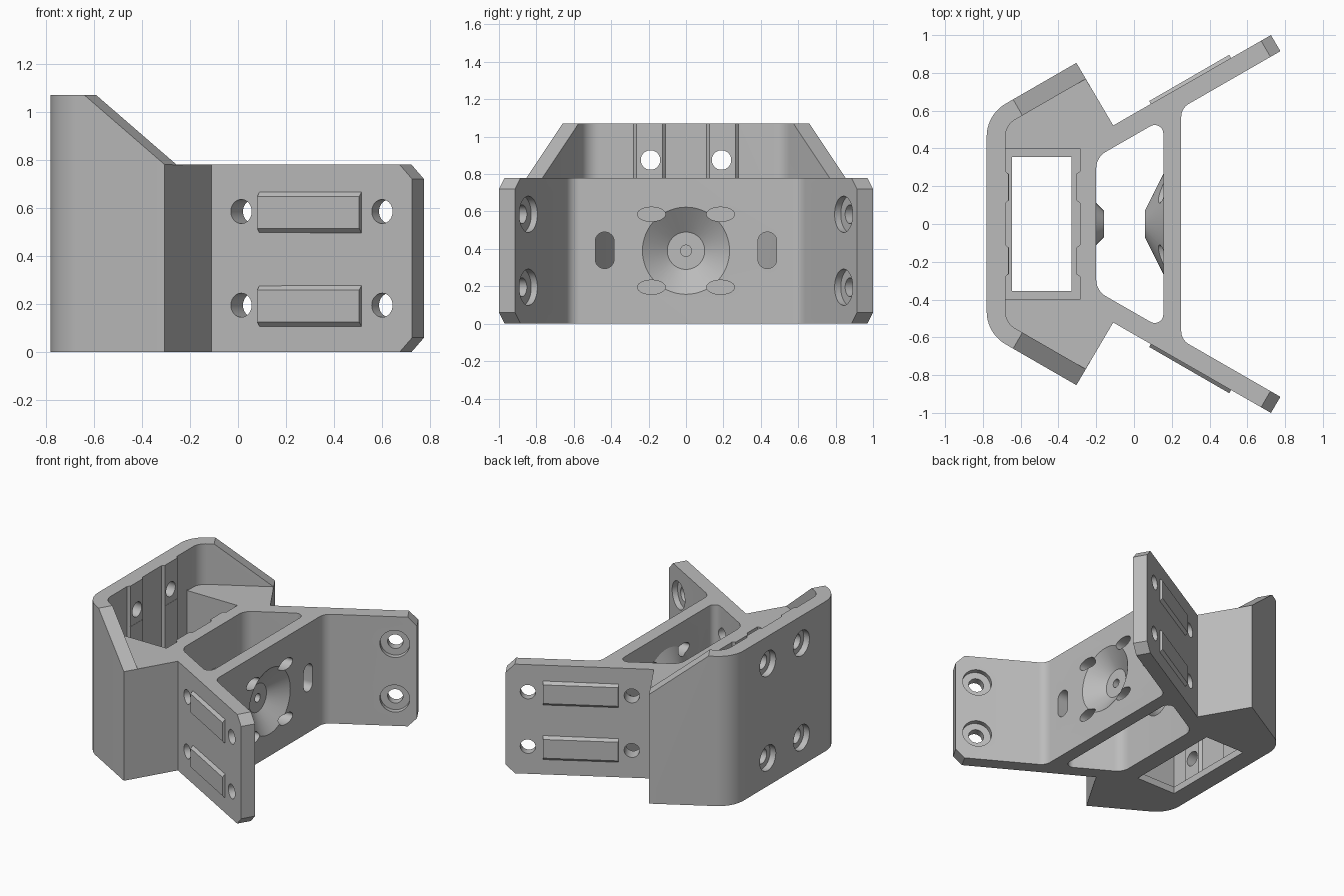
import bpy, bmesh, math
from mathutils import Matrix, Vector

cube = bpy.data.objects.get("Cube")
if cube:
    bpy.data.objects.remove(cube, do_unlink=True)

grey = bpy.data.materials.new("plain grey")
grey.use_nodes = True
grey.diffuse_color = (0.5, 0.5, 0.5, 1)
grey.node_tree.nodes["Principled BSDF"].inputs["Base Color"].default_value = (0.5, 0.5, 0.5, 1)


def to_object(name, bm):
    bmesh.ops.recalc_face_normals(bm, faces=bm.faces)
    mesh = bpy.data.meshes.new(name)
    bm.to_mesh(mesh)
    bm.free()
    mesh.materials.append(grey)
    obj = bpy.data.objects.new(name, mesh)
    bpy.context.collection.objects.link(obj)
    return obj


def prism(name, loop, low, high, frame=Matrix()):
    """Extrude a closed outline from low to high along the frame's third axis."""
    bm = bmesh.new()
    rings = [[bm.verts.new(frame @ Vector((p[0], p[1], z))) for p in loop] for z in (low, high)]
    for ring in rings:
        bm.faces.new(ring)
    n = len(loop)
    for i in range(n):
        j = (i + 1) % n
        bm.faces.new((rings[0][i], rings[0][j], rings[1][j], rings[1][i]))
    return to_object(name, bm)


def cone(name, r_low, r_high, x_low, x_high):
    """Cone along x at the centre of the front plate."""
    bm = bmesh.new()
    place = Matrix.Translation(((x_low + x_high) / 2, 0, MID)) @ Matrix.Rotation(math.pi / 2, 4, 'Y')
    bmesh.ops.create_cone(bm, cap_ends=True, segments=64, radius1=r_low, radius2=r_high,
                          depth=x_high - x_low, matrix=place)
    return to_object(name, bm)


def rounded(points):
    """Replace each corner that carries a radius by an arc."""
    out = []
    n = len(points)
    for i, p in enumerate(points):
        c = Vector(p[:2])
        if len(p) == 2:
            out.append(c)
            continue
        a = (Vector(points[i - 1][:2]) - c).normalized()
        b = (Vector(points[(i + 1) % n][:2]) - c).normalized()
        half = a.angle(b) / 2
        centre = c + (a + b).normalized() * p[2] / math.sin(half)
        start = c + a * p[2] / math.tan(half) - centre
        end = c + b * p[2] / math.tan(half) - centre
        turn = math.atan2(start.x * end.y - start.y * end.x, start.dot(end))
        for k in range(11):
            t = turn * k / 10
            out.append(centre + Vector((start.x * math.cos(t) - start.y * math.sin(t),
                                        start.x * math.sin(t) + start.y * math.cos(t))))
    return out


def mirrored(half):
    return rounded(half + [(p[0], -p[1], *p[2:]) for p in reversed(half)])


def oval(cx, cy, rx, ry, n=40):
    return [(cx + rx * math.cos(k * math.tau / n), cy + ry * math.sin(k * math.tau / n)) for k in range(n)]


def boolean(tool, operation='DIFFERENCE'):
    mod = body.modifiers.new("cut", 'BOOLEAN')
    mod.operation = operation
    mod.solver = 'EXACT'
    mod.object = tool
    bpy.context.view_layer.objects.active = body
    bpy.ops.object.modifier_apply(modifier=mod.name)
    bpy.data.objects.remove(tool, do_unlink=True)


def slant_frame(x, y, side):
    """First axis along the slanted wall, second up, third into the wall."""
    c, s = math.cos(math.pi / 6), 0.5
    frame = Matrix(((c, 0, s, x), (s, 0, -c, y), (0, 1, 0, 0), (0, 0, 0, 1)))
    return Matrix.Diagonal((1, side, 1, 1)) @ frame


FACE = Matrix(((0, 0, 1, 0), (1, 0, 0, 0), (0, 1, 0, 0), (0, 0, 0, 1)))
LOW, TOP, MID = 0.78, 1.07, 0.39
SIDES = (1, -1)
ROWS = (0.195, 0.585)

# Main body outline, full height
body = prism("bracket_body", mirrored([(-.78, .579, .2), (-.305, .853), (-.11, .5215),
                                       (.725, 1.0), (.775, .915), (.25, .613, .08)]), 0, TOP)


# Ribbed wall outline, from the outside toward the middle
def ribs(x, step):
    return [(x, .28), (x + step, .265), (x + step, .125), (x, .11)]


# Remove everything above the low deck except the tall back wall
back_ribs = ribs(-.68, .015)
boolean(prism("deck_cut", mirrored([(1.2, 1.2), (-.2, 1.2), (-.2, .8), (-.68, .523, .1)] + back_ribs),
              LOW, 1.3))

# Sloping ends of the tall wall
for side in SIDES:
    boolean(prism("slope_cut", [(-.44, 1.11), (.1, .705), (.1, 1.11)], -.05, .15,
                  slant_frame(-.305, .853, side)))

# Pocket with ribs, and the window in its floor
left = [(-.683, .4)] + ribs(-.683, .02)
right = [(-.285, .4)] + ribs(-.285, -.02)
pocket = left + [(x, -y) for x, y in reversed(left)] + [(x, -y) for x, y in right] + right[::-1]
boolean(prism("pocket_cut", pocket, .05, .79))
boolean(prism("window_cut", mirrored([(-.645, .355), (-.33, .355)]), -.1, .1))

# Through cavity behind the front plate
boolean(prism("cavity_cut", mirrored([(-.2, .353, .1), (.155, .557, .045)]), -.1, .9))

# Conical boss behind the front plate, with its recess and pilot hole
boolean(cone("boss", .07, .285, .057, .165), 'UNION')
boolean(cone("recess_cut", .1, .24, .155, .255))
boolean(prism("pilot_cut", oval(0, MID, .03, .03), .03, .3, FACE))

# Oval holes and long slots in the front plate
for side in SIDES:
    for z in ROWS:
        boolean(prism("oval_cut", oval(side * .185, z, .075, .038), .1, .3, FACE))
    y = side * .435
    slot = rounded([(y - .05, .295, .049), (y + .05, .295, .049),
                    (y + .05, .49, .049), (y - .05, .49, .049)])
    boolean(prism("slot_cut", slot, .1, .3, FACE))

# Counterbored holes in the back wall
for side in SIDES:
    for z in (.2, .875):
        boolean(prism("screw_cut", oval(side * .19, z, .052, .052), -.9, -.6, FACE))
        boolean(prism("counterbore_cut", oval(side * .19, z, .09, .09), -.9, -.735, FACE))

# Wings: clipped tips, holes, raised bars
for side in SIDES:
    frame = slant_frame(.725, 1.0, side)
    for edge, out in ((0, -1), (LOW, 1)):
        tip = [(-.16, edge + out * .1), (.1, edge + out * .1), (.1, edge - out * .16)]
        boolean(prism("tip_cut", tip, -.05, .15, frame))
    for z in ROWS:
        boolean(prism("wing_hole_cut", oval(-.144, z, .05, .05), -.05, .15, frame))
        boolean(prism("wing_counterbore_cut", oval(-.144, z, .097, .097), .06, .15, frame))
        boolean(prism("inner_hole_cut", oval(-.82, z, .05, .05), -.05, .13, frame))
        # bar cross-section: height against depth, extruded along the wing
        along = frame @ Matrix(((0, 0, 1, 0), (1, 0, 0, 0), (0, 1, 0, 0), (0, 0, 0, 1)))
        prism("wing_bar", [(z - .09, .005), (z + .083, .005), (z + .083, 0), (z + .063, -.02),
                           (z - .07, -.02), (z - .09, 0)], -.733, -.243, along)

# Small pad on the cavity's back wall
cone("pad", .115, .07, -.205, -.16)

bpy.ops.object.select_all(action='DESELECT')
for obj in bpy.data.objects:
    if obj.type == 'MESH' and grey.name in obj.data.materials:
        obj.select_set(True)
bpy.context.view_layer.objects.active = body
bpy.ops.object.shade_smooth_by_angle(angle=math.radians(25))
